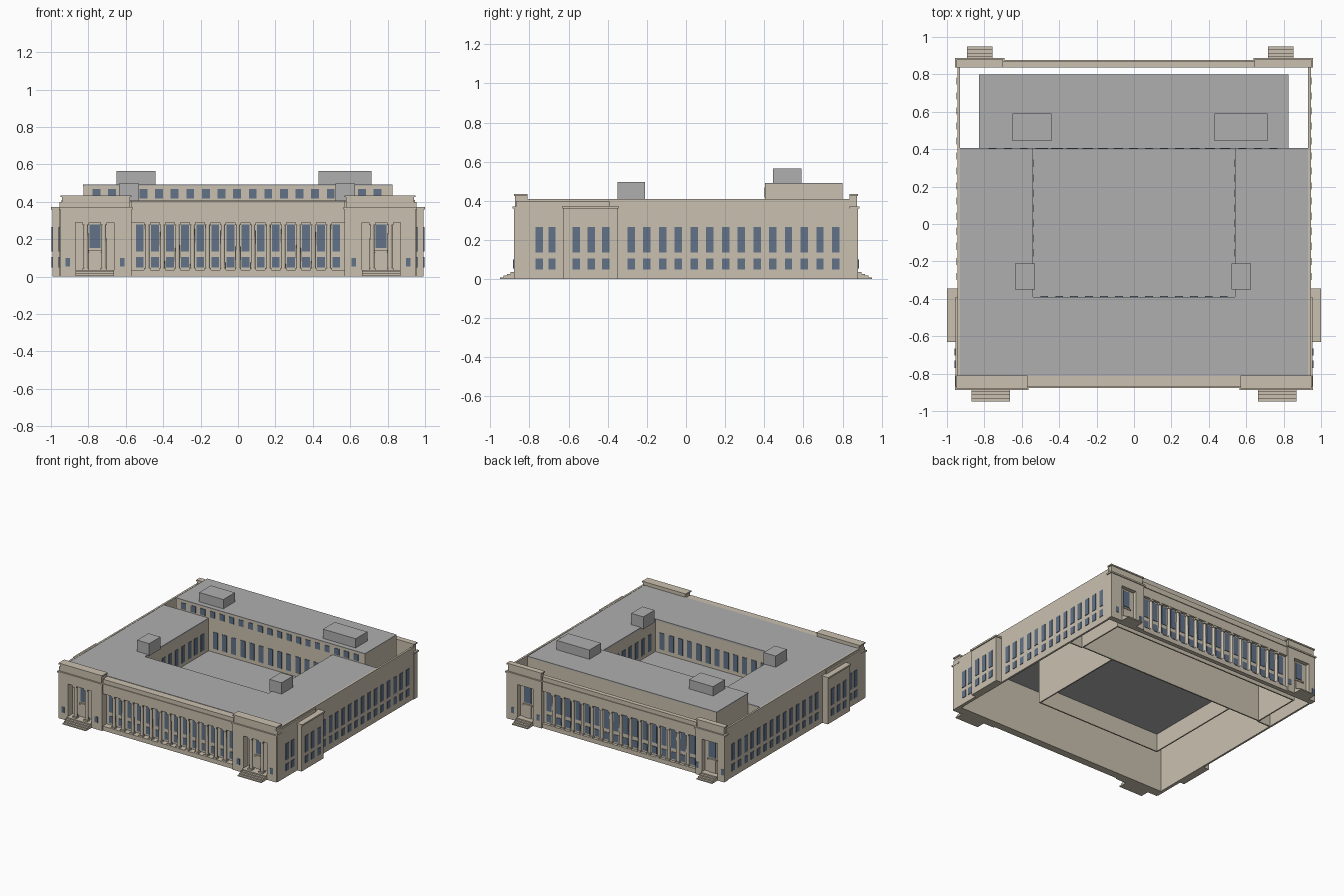
import bpy, bmesh, math
from mathutils import Matrix, Vector

old = bpy.data.objects.get("Cube")
if old:
    bpy.data.objects.remove(old, do_unlink=True)


def material(name, rgb):
    m = bpy.data.materials.new(name)
    m.use_nodes = True
    m.diffuse_color = (*rgb, 1)
    m.node_tree.nodes["Principled BSDF"].inputs["Base Color"].default_value = (*rgb, 1)
    return m


STONE = material("limestone", (0.59, 0.53, 0.43))
ROOF = material("roof_grey", (0.43, 0.43, 0.43))
GLASS = material("window_blue", (0.12, 0.17, 0.25))


def finish(name, bm, mat):
    bmesh.ops.recalc_face_normals(bm, faces=bm.faces)
    me = bpy.data.meshes.new(name)
    bm.to_mesh(me)
    bm.free()
    me.materials.append(mat)
    ob = bpy.data.objects.new(name, me)
    bpy.context.collection.objects.link(ob)
    return ob


def add_box(bm, xs, ys, zs):
    size = [abs(r[1] - r[0]) for r in (xs, ys, zs)]
    mid = [(r[0] + r[1]) / 2 for r in (xs, ys, zs)]
    bmesh.ops.create_cube(bm, size=1, matrix=Matrix.Translation(mid) @ Matrix.Diagonal((*size, 1)))


def boxes(name, mat, items):
    bm = bmesh.new()
    for item in items:
        add_box(bm, *item)
    return finish(name, bm, mat)


def both(items):
    """Repeat boxes mirrored across x = 0."""
    return items + [((-x[1], -x[0]), y, z) for x, y, z in items]


def span(c, w):
    return (c - w / 2, c + w / 2)


def columns(name, xs, y, r):
    """Round shafts with square bases and capitals."""
    bm = bmesh.new()
    low, high = 0.035, 0.29
    for x in xs:
        bmesh.ops.create_cone(bm, cap_ends=True, segments=12, radius1=r, radius2=r * 0.85,
                              depth=high - low, matrix=Matrix.Translation((x, y, (low + high) / 2)))
        add_box(bm, span(x, 2.5 * r), span(y, 2.5 * r), (low, low + 0.012))
        add_box(bm, span(x, 2.5 * r), span(y, 2.5 * r), (high - 0.014, high))
    ob = finish(name, bm, STONE)
    bpy.ops.object.select_all(action='DESELECT')
    ob.select_set(True)
    bpy.context.view_layer.objects.active = ob
    bpy.ops.object.shade_smooth_by_angle()


UPPER, LOWER = (0.135, 0.28), (0.05, 0.105)


def facade(side, s, back, outer, left, right, bays, portals, opening, paired):
    """One long front: s is the y direction, left/right bound the colonnade."""
    def ys(a, b):
        return (s * a, s * b)
    mid = outer - 0.01
    pitch = (right - left) / (bays + 0.1)
    cx = (left + right) / 2
    centres = [cx + (i - (bays - 1) / 2) * pitch for i in range(bays)]
    glass_y = ys(back + 0.012, back + 0.016)

    # Colonnade: back wall, plinth, entablature
    boxes(side + "_recess_wall", STONE, [((-0.94, 0.94), ys(back, back + 0.012), (0, 0.405))])
    boxes(side + "_colonnade_frame", STONE, [
        ((left, right), ys(back, mid), (0, 0.035)),
        ((left, right), ys(back, mid), (0.29, 0.405)),
        ((left, right), ys(mid, mid + 0.006), (0.36, 0.372))])
    columns(side + "_columns", [c + pitch / 2 for c in centres[:-1]], s * (mid - 0.018), 0.013)
    boxes(side + "_colonnade_windows", GLASS,
          [(span(c, 0.042), glass_y, z) for c in centres for z in (UPPER, LOWER)])

    # End pavilions with a recessed portal, stairs and a stepped cap
    for label, c, x0, x1 in (("right", portals[0], -0.95, left), ("left", portals[1], right, 0.95)):
        a, b = span(c, opening)
        name = side + "_" + label
        boxes(name + "_pavilion", STONE, [
            ((x0, a), ys(back, outer), (0, 0.37)),
            ((b, x1), ys(back, outer), (0, 0.37)),
            ((a, b), ys(back, outer), (0, 0.035)),
            ((a, b), ys(back, outer), (0.29, 0.37)),
            ((x0 - 0.007, x1 + 0.007), ys(back, outer + 0.007), (0.36, 0.372)),
            ((x0 + 0.008, x1 - 0.008), ys(back, outer - 0.006), (0.37, 0.425)),
            ((x0, x1), ys(back, outer), (0.425, 0.435))])
        boxes(name + "_doorway", STONE, [
            (span(c, 0.058), ys(back, back + 0.018), (0.035, 0.13)),
            (span(c, 0.075), ys(back, back + 0.024), (0.13, 0.142))])
        boxes(name + "_portal_windows", GLASS,
              [(span(c, 0.06), glass_y, (0.152, 0.278))] +
              [(span(c + d * (opening / 2 + 0.043), 0.025), ys(outer, outer + 0.003), (0.055, 0.1))
               for d in (-1, 1)])
        boxes(name + "_stairs", STONE,
              [(span(c, opening), ys(outer, 0.95 - i * 0.0175), (i * 0.009, (i + 1) * 0.009))
               for i in range(4)])
        if paired:
            columns(name + "_portal_columns", [c - 0.048, c + 0.048], s * (outer - 0.02), 0.014)


facade("front", -1, 0.81, 0.88, -0.57, 0.57, 14, (-0.765, 0.765), 0.205, True)
facade("back", 1, 0.836, 0.88, -0.70, 0.645, 16, (-0.825, 0.785), 0.135, False)

# Side walls, thicker toward the front, and their projecting bays
boxes("side_walls", STONE, both([
    ((0.93, 0.945), (-0.82, 0.845), (0, 0.41)),
    ((0.94, 0.955), (-0.87, -0.39), (0, 0.4))]))
boxes("side_bays", STONE, both([
    ((0.94, 0.992), (-0.625, -0.35), (0, 0.36)),
    ((0.94, 1.0), (-0.63, -0.345), (0.36, 0.373))]))

# Side windows, on whichever wall plane lies at that y
side_windows = []
for y in [-0.75, -0.685, -0.56, -0.485, -0.41] + [-0.28 + 0.0804 * i for i in range(14)]:
    x = 0.992 if -0.62 < y < -0.36 else 0.955 if y < -0.4 else 0.945
    side_windows += [((x, x + 0.004), span(y, 0.038), z) for z in ((0.135, 0.265), LOWER)]
boxes("side_windows", GLASS, both(side_windows))

# Roof ring, courtyard walls and raised courtyard floor
boxes("main_roof", ROOF, [
    ((-0.935, 0.935), (-0.812, -0.39), (0.395, 0.408)),
    ((-0.935, -0.54), (-0.39, 0.405), (0.395, 0.408)),
    ((0.54, 0.935), (-0.39, 0.405), (0.395, 0.408))])
boxes("courtyard_walls", STONE, both([
    ((0.54, 0.55), (-0.39, 0.405), (0, 0.4)),
    ((0.82, 0.935), (0.395, 0.405), (0, 0.4))]) + [((-0.55, 0.55), (-0.40, -0.39), (0, 0.4))])
boxes("courtyard_floor", ROOF, [((-0.54, 0.54), (-0.39, 0.405), (0.14, 0.15))])
yard = (0.18, 0.31)
boxes("courtyard_windows", GLASS,
      both([((0.536, 0.54), span(-0.315 + i * 0.08, 0.04), yard) for i in range(9)]) +
      [(span(i * 0.08, 0.042), y, yard) for i in range(-6, 7)
       for y in ((-0.39, -0.386), (0.401, 0.405))])

# Raised rear block: hollow walls, roof and a row of small windows
boxes("rear_block_walls", STONE, both([((0.815, 0.825), (0.405, 0.8), (0, 0.485))]) + [
    ((-0.825, 0.825), (0.405, 0.415), (0, 0.485)),
    ((-0.825, 0.825), (0.79, 0.8), (0, 0.485))])
boxes("rear_block_roof", ROOF, [((-0.828, 0.825), (0.405, 0.8), (0.483, 0.492))])
boxes("rear_block_windows", GLASS,
      [(span(i * 0.0835 - 0.005, 0.042), (0.401, 0.405), (0.418, 0.468)) for i in range(-9, 10)])

# Rooftop plant rooms
boxes("rooftop_boxes", ROOF, [
    ((-0.65, -0.44), (0.445, 0.59), (0.49, 0.565)),
    ((0.43, 0.715), (0.445, 0.59), (0.49, 0.565)),
    ((-0.635, -0.53), (-0.35, -0.21), (0.4, 0.497)),
    ((0.52, 0.625), (-0.35, -0.21), (0.4, 0.497))])
